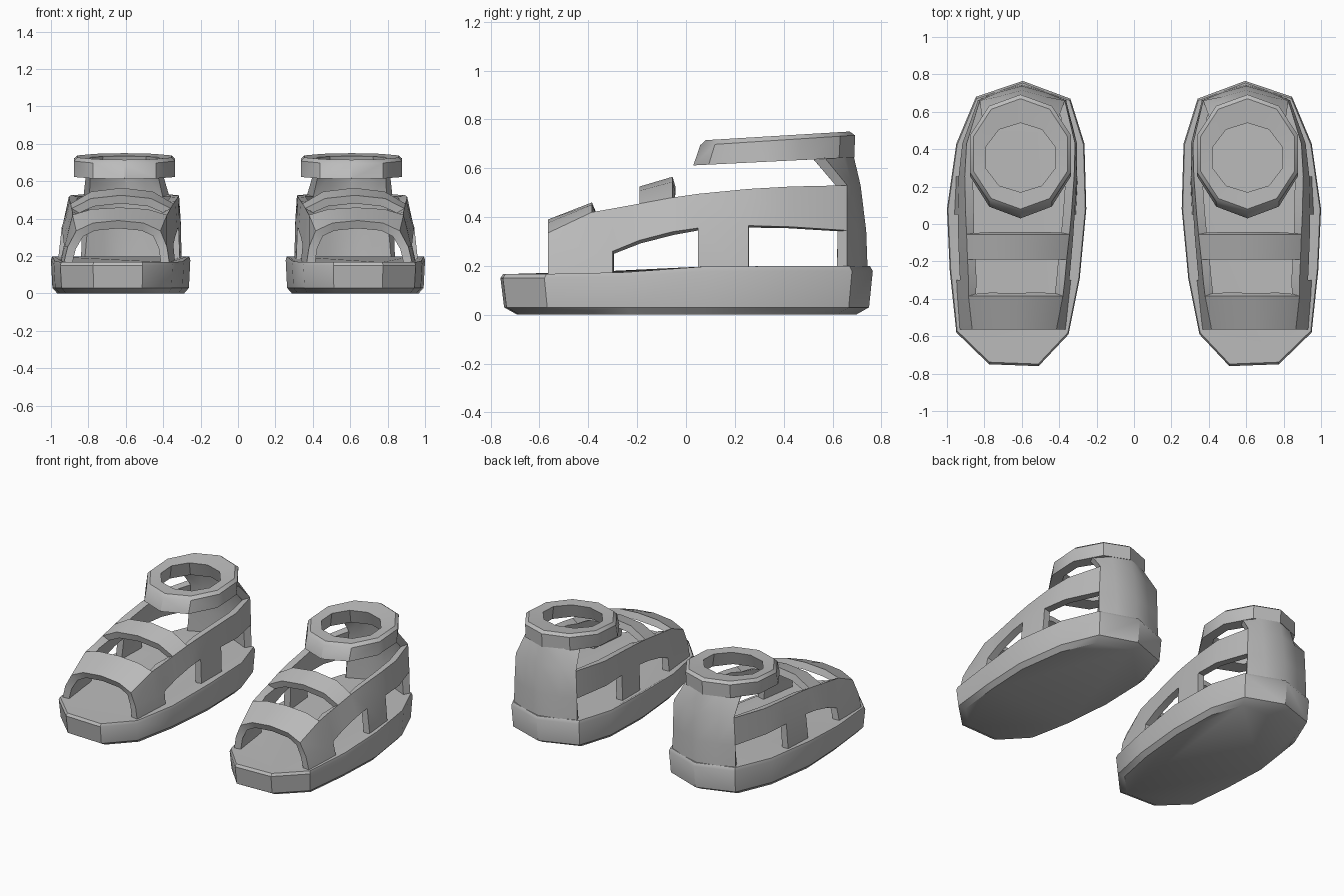
import bpy, bmesh
from math import sin, cos, tau

cube = bpy.data.objects.get("Cube")
if cube:
    bpy.data.objects.remove(cube, do_unlink=True)

grey = bpy.data.materials.new("plain grey")
grey.use_nodes = True
grey.diffuse_color = (0.5, 0.5, 0.5, 1)
grey.node_tree.nodes["Principled BSDF"].inputs["Base Color"].default_value = (0.5, 0.5, 0.5, 1)


def finish(name, bm, thickness=0, angle=0.6):
    """Make the part, thicken it inwards, mirror it for the other shoe, shade it."""
    bmesh.ops.remove_doubles(bm, verts=bm.verts, dist=0.0005)
    loose = [v for v in bm.verts if not v.link_faces]
    bmesh.ops.delete(bm, geom=loose, context='VERTS')
    mesh = bpy.data.meshes.new(name)
    bm.to_mesh(mesh)
    bm.free()
    mesh.materials.append(grey)
    obj = bpy.data.objects.new(name, mesh)
    bpy.context.collection.objects.link(obj)
    if thickness:
        solid = obj.modifiers.new("thickness", 'SOLIDIFY')
        solid.thickness = thickness
        solid.offset = -1
        solid.use_even_offset = True
    mirror = obj.modifiers.new("pair", 'MIRROR')
    mirror.use_mirror_merge = False
    bpy.ops.object.select_all(action='DESELECT')
    obj.select_set(True)
    bpy.context.view_layer.objects.active = obj
    for mod in list(obj.modifiers):
        bpy.ops.object.modifier_apply(modifier=mod.name)
    bpy.ops.object.shade_smooth_by_angle(angle=angle)
    return obj


def bridge(bm, low, high):
    n = len(low)
    for i in range(n):
        k = (i + 1) % n
        bm.faces.new((low[i], low[k], high[k], high[i]))


# Sole: one outline in several rows, with a bevelled foot and rim
outline = [(0.51, -0.76), (0.775, -0.75), (0.95, -0.58), (0.985, -0.25), (1.0, 0.08),
           (0.95, 0.43), (0.845, 0.68), (0.595, 0.765), (0.34, 0.67), (0.265, 0.43),
           (0.255, 0.08), (0.29, -0.29), (0.35, -0.59)]


def sole_top(y):
    return 0.167 + 0.032 * min(1, max(0, (y + 0.35) / 0.45))


bm = bmesh.new()
rows = []
for scale, height in ((0.91, 0), (0.98, 0.03), (1, 0.9), (0.985, 1), (0.95, 1)):
    rows.append([bm.verts.new((0.625 + (x - 0.625) * scale, y * scale,
                               height if height < 0.1 else sole_top(y) * height))
                 for x, y in outline])
for low, high in zip(rows, rows[1:]):
    bridge(bm, low, high)
bm.faces.new(rows[0][::-1])
bm.faces.new(rows[-1])
finish("sole", bm)

# Upper: arch sections from toe to heel
# y, inner x, outer x, rim inset inner, rim inset outer, window z, rim z, crest z
stations = [(-0.565, 0.365, 0.935, 0.05, 0.07, 0.25, 0.335, 0.39),
            (-0.385, 0.345, 0.95, 0.035, 0.065, 0.25, 0.42, 0.46),
            (-0.30, 0.335, 0.955, 0.035, 0.07, 0.26, 0.435, 0.48),
            (-0.19, 0.325, 0.96, 0.035, 0.07, 0.305, 0.455, 0.525),
            (-0.055, 0.315, 0.965, 0.03, 0.07, 0.34, 0.48, 0.565),
            (0.05, 0.31, 0.965, 0.025, 0.065, 0.355, 0.495, 0.5),
            (0.255, 0.30, 0.955, 0.02, 0.05, 0.365, 0.515, 0.52),
            (0.43, 0.30, 0.93, 0.015, 0.035, 0.36, 0.525, 0.53),
            (0.66, 0.36, 0.84, 0.01, 0.015, 0.345, 0.53, 0.54)]
base_z = 0.15


def section(y, xi, xo, di, do, zw, zr, zc):
    a, b = xi + di, xo - do
    pts = [(xi, base_z), (xi + di * 0.3, zw), (a, zr)]
    pts += [(a + (b - a) * f, zr + (zc - zr) * h) for f, h in ((0.2, 0.76), (0.5, 1), (0.8, 0.76))]
    pts += [(b, zr), (xo - do * 0.35, zw), (xo, base_z)]
    return [(x, y, z) for x, z in pts]


bm = bmesh.new()
grid = [[bm.verts.new(p) for p in section(*s)] for s in stations]
for j in range(len(grid) - 1):
    mid = (stations[j][0] + stations[j + 1][0]) / 2
    top_open = -0.385 < mid < -0.19 or mid > -0.055
    side_open = -0.30 < mid < 0.05 or mid > 0.255
    for i in range(8):
        if (top_open and 2 <= i <= 5) or (side_open and i in (0, 7)):
            continue
        bm.faces.new((grid[j][i], grid[j][i + 1], grid[j + 1][i + 1], grid[j + 1][i]))

# Heel wall and the neck that rises into the collar
last = grid[-1]
heel = []
for r, (z, y_back) in enumerate(((base_z, 0.745), (0.345, 0.738), (0.53, 0.715))):
    middle = [bm.verts.new((x, y_back - drop, z))
              for x, drop in ((0.47, 0.035), (0.60, 0), (0.73, 0.035))]
    heel.append([last[r]] + middle + [last[8 - r]])
heel.append([bm.verts.new((x, y, 0.665)) for x, y in
             ((0.41, 0.55), (0.49, 0.64), (0.605, 0.683), (0.72, 0.64), (0.81, 0.55))])
for low, high in zip(heel, heel[1:]):
    for c in range(4):
        bm.faces.new((low[c], high[c], high[c + 1], low[c + 1]))
finish("strapped_upper", bm, 0.045)

# Ankle collar: ten-sided tilted ring; y centre, x radius, y radius, z, slope
profile = [(0.355, 0.215, 0.22, 0.615, 0.04), (0.36, 0.285, 0.33, 0.61, 0.05),
           (0.375, 0.285, 0.317, 0.69, 0.065), (0.375, 0.265, 0.295, 0.71, 0.06),
           (0.355, 0.195, 0.185, 0.705, 0.055)]
bm = bmesh.new()
rings = []
for yc, rx, ry, z, slope in profile:
    ring = []
    for k in range(10):
        a = tau * (k / 10 + 0.25)
        y = yc + ry * sin(a)
        ring.append(bm.verts.new((0.607 + rx * cos(a), y, z + slope * y)))
    rings.append(ring)
for low, high in zip(rings, rings[1:] + rings[:1]):
    bridge(bm, low, high)
finish("ankle_collar", bm)
